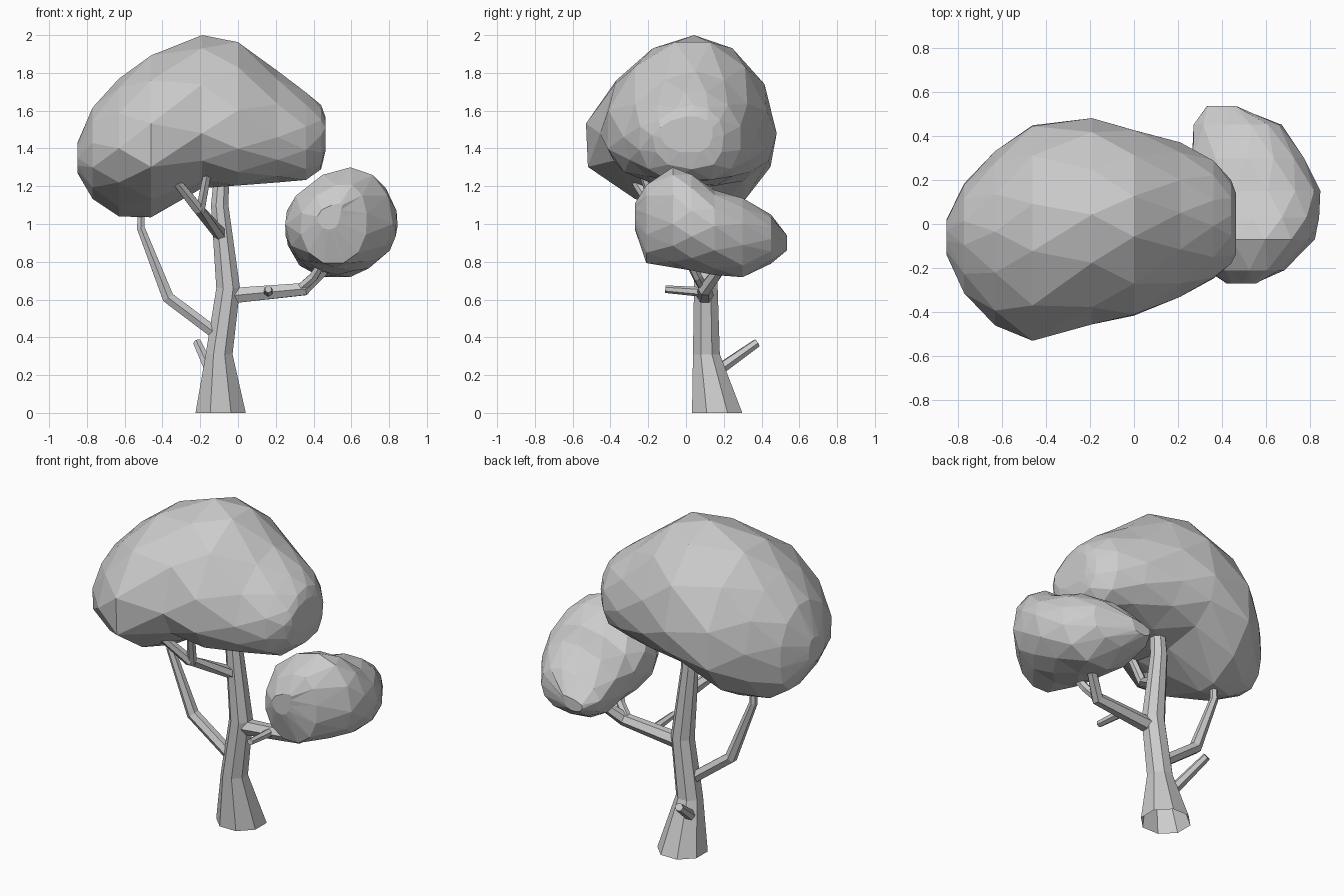
import bpy, bmesh, math
from mathutils import Vector

if "Cube" in bpy.data.objects:
    bpy.data.objects.remove(bpy.data.objects["Cube"])


def finish(name, bm):
    bmesh.ops.recalc_face_normals(bm, faces=bm.faces)
    me = bpy.data.meshes.new(name)
    bm.to_mesh(me)
    bm.free()
    ob = bpy.data.objects.new(name, me)
    bpy.context.collection.objects.link(ob)
    return ob


def bridge(bm, rings, stagger=False, open_start=False):
    """Join neighbouring rings with quads, or with triangles if staggered."""
    n = len(rings[0])
    for k, (a, b) in enumerate(zip(rings, rings[1:])):
        for i in range(n):
            j = (i + 1) % n
            if not stagger:
                bm.faces.new((a[i], a[j], b[j], b[i]))
            elif k % 2 == 0:
                bm.faces.new((a[i], a[j], b[i]))
                bm.faces.new((a[j], b[j], b[i]))
            else:
                bm.faces.new((a[i], a[j], b[j]))
                bm.faces.new((a[i], b[j], b[i]))
    if not open_start:
        bm.faces.new(rings[0])
    bm.faces.new(rings[-1])


def tube(name, path, sides=6, trunk=False):
    """Tapered faceted limb; path entries are (x, y, z, radius)."""
    bm = bmesh.new()
    pts = [Vector(p[:3]) for p in path]
    rings = []
    for i, p in enumerate(pts):
        d = (pts[min(i + 1, len(pts) - 1)] - pts[max(i - 1, 0)]).normalized()
        if trunk:   # level rings, open foot
            d = Vector((0, 0, 1))
        u = d.cross(Vector((0, 1, 0))).normalized()
        if abs(d.y) > 0.8:
            u = d.cross(Vector((0, 0, 1))).normalized()
        v = d.cross(u)
        ring = []
        for s in range(sides):
            t = 2 * math.pi * (s + 0.5) / sides
            ring.append(bm.verts.new(p + path[i][3] * (u * math.cos(t) + v * math.sin(t))))
        rings.append(ring)
    bridge(bm, rings, open_start=trunk)
    return finish(name, bm)


def foliage(name, stations, axis, top_shift=0.0, top_power=1.0, n=12):
    """Faceted clump; stations are (pos, side min, side max, bottom, widest, top,
    sideways shift of the underside, underside power: low = boxy, high = pointed)."""
    bm = bmesh.new()
    rings = []
    for k, (p, lo, hi, bot, mid, top, shift, power) in enumerate(stations):
        grow = 1.02 if k % 2 else 1.0
        ring = []
        for i in range(n):
            t = 2 * math.pi * (i + 0.5 * (k % 2)) / n
            c, s = math.cos(t) * grow, math.sin(t) * grow
            e = power if s < 0 else top_power
            c = math.copysign(abs(c) ** e, c) if abs(c) > 1e-4 else 0
            side = (lo + hi) / 2 + (hi - lo) / 2 * c
            side += (top_shift if s > 0 else shift) * s * s
            z = mid + s * (top - mid if s > 0 else mid - bot)
            ring.append(bm.verts.new((p, side, z) if axis == 'X' else (side, p, z)))
        rings.append(ring)
    bridge(bm, rings, stagger=True)
    return finish(name, bm)


# Trunk with flared foot
tube("trunk", [(-0.092, 0.165, 0, 0.144), (-0.10, 0.108, 0.31, 0.077),
               (-0.052, 0.105, 0.66, 0.068), (-0.097, 0.10, 1.1, 0.050),
               (-0.08, 0.10, 1.35, 0.04)], sides=8, trunk=True)

# Left branch
tube("left_branch", [(-0.09, 0.10, 0.40, 0.036), (-0.37, 0.09, 0.61, 0.036),
                     (-0.515, 0.08, 0.98, 0.024), (-0.51, 0.08, 1.12, 0.019)])

# Right branch with fork and twig
tube("right_branch", [(-0.04, 0.10, 0.62, 0.047), (0.35, 0.10, 0.655, 0.038),
                      (0.50, 0.21, 0.80, 0.028)])
tube("right_fork", [(0.32, 0.10, 0.65, 0.027), (0.40, 0.06, 0.72, 0.026),
                    (0.46, 0.01, 0.82, 0.023)])
tube("right_twig", [(0.16, 0.09, 0.64, 0.026), (0.16, -0.11, 0.655, 0.020)])

# Upper front branch with fork
tube("upper_branch", [(-0.08, 0.10, 0.93, 0.038), (-0.21, -0.17, 1.08, 0.032),
                      (-0.37, -0.30, 1.28, 0.024)])
tube("upper_fork", [(-0.20, -0.16, 1.07, 0.027), (-0.16, -0.23, 1.28, 0.023)])

# Low back twig
tube("low_twig", [(-0.13, 0.12, 0.19, 0.034), (-0.215, 0.375, 0.37, 0.024)])

# Large crown, lofted left to right, with a low lobe at the left rear
foliage("large_crown", [
    (-0.85, -0.14, 0.02, 1.27, 1.35, 1.43, 0.04, 1.0),
    (-0.77, -0.32, 0.18, 1.13, 1.36, 1.62, 0.12, 1.2),
    (-0.63, -0.46, 0.33, 1.04, 1.40, 1.77, 0.15, 1.5),
    (-0.46, -0.54, 0.45, 1.03, 1.40, 1.90, 0.13, 1.6),
    (-0.19, -0.455, 0.48, 1.19, 1.48, 2.00, 0.06, 0.9),
    (0.0, -0.42, 0.43, 1.20, 1.47, 1.97, 0.0, 0.75),
    (0.21, -0.33, 0.37, 1.22, 1.46, 1.81, 0.0, 0.65),
    (0.36, -0.25, 0.29, 1.23, 1.45, 1.70, 0.0, 0.65),
    (0.44, -0.18, 0.20, 1.29, 1.47, 1.63, 0.02, 0.65),
    (0.462, -0.14, 0.14, 1.38, 1.49, 1.57, 0.02, 0.7)],
    'X', top_shift=0.03, top_power=1.15)

# Small crown, lofted front to back
foliage("small_crown", [
    (-0.27, 0.42, 0.54, 0.97, 1.04, 1.11, 0, 0.9),
    (-0.21, 0.33, 0.68, 0.79, 1.00, 1.21, 0, 0.9),
    (-0.07, 0.25, 0.82, 0.77, 1.00, 1.30, -0.02, 0.9),
    (0.03, 0.25, 0.84, 0.75, 1.00, 1.265, -0.02, 0.9),
    (0.15, 0.25, 0.845, 0.73, 0.99, 1.18, -0.02, 0.9),
    (0.30, 0.26, 0.77, 0.715, 0.95, 1.14, 0, 0.9),
    (0.45, 0.27, 0.67, 0.79, 0.92, 1.05, 0, 0.8),
    (0.535, 0.33, 0.45, 0.86, 0.90, 0.94, 0, 0.9)],
    'Y', top_shift=0.06, top_power=1.1)
